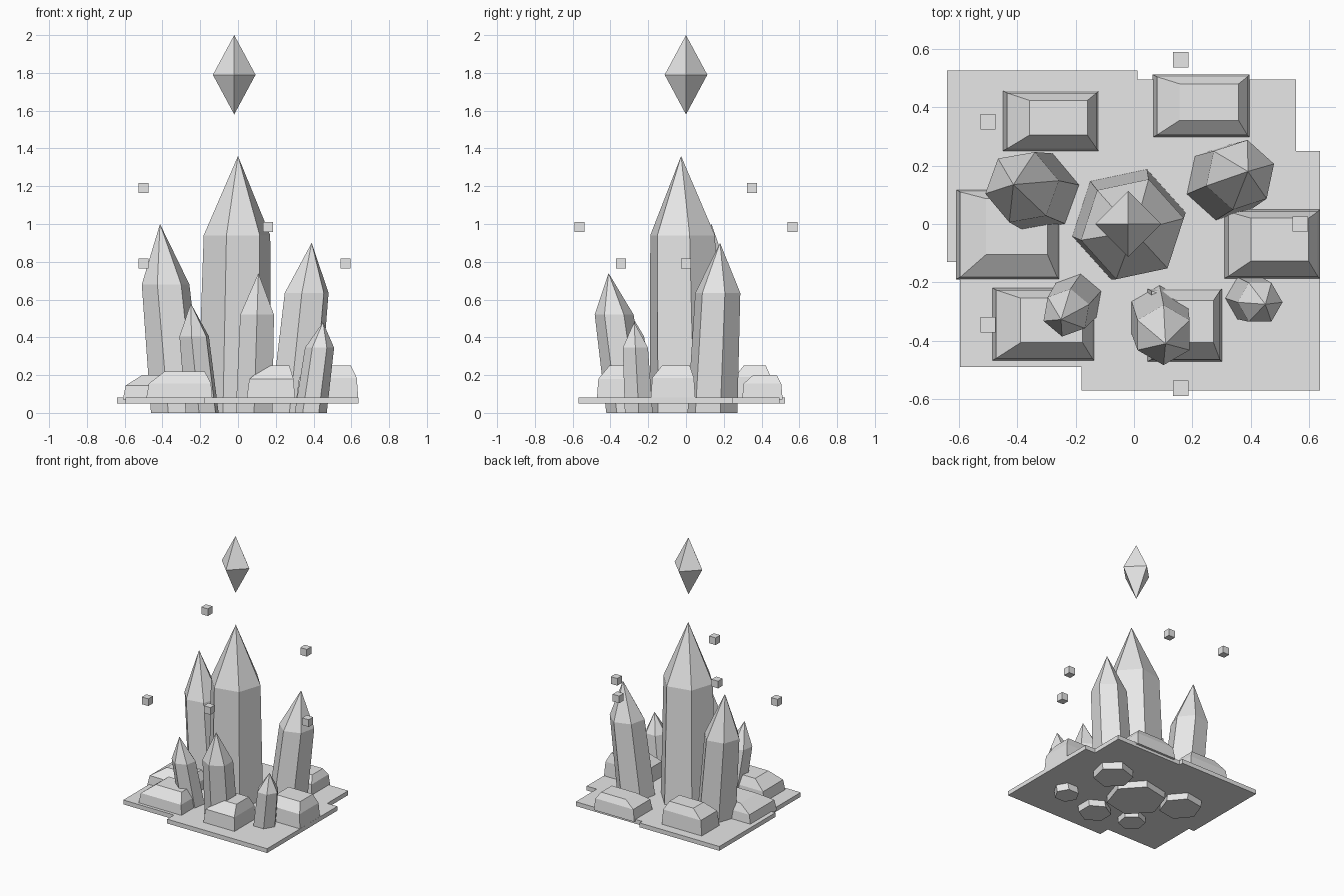
import bpy, bmesh, math

if "Cube" in bpy.data.objects:
    bpy.data.objects.remove(bpy.data.objects["Cube"])

stone = bpy.data.materials.new("pale grey stone")
stone.diffuse_color = (0.8, 0.8, 0.8, 1)
stone.use_nodes = True
stone.node_tree.nodes["Principled BSDF"].inputs["Base Color"].default_value = stone.diffuse_color


def loft(name, rings, apex=None):
    """Skin a stack of point rings; cap the bottom, close the top flat or to a point."""
    bm = bmesh.new()
    loops = [[bm.verts.new(p) for p in ring] for ring in rings]
    n = len(loops[0])
    bm.faces.new(loops[0][::-1])
    for a, b in zip(loops, loops[1:]):
        for i in range(n):
            j = (i + 1) % n
            bm.faces.new((a[i], a[j], b[j], b[i]))
    if apex:
        tip = bm.verts.new(apex)
        for i in range(n):
            bm.faces.new((loops[-1][i], loops[-1][(i + 1) % n], tip))
    else:
        bm.faces.new(loops[-1])
    bmesh.ops.recalc_face_normals(bm, faces=bm.faces)
    mesh = bpy.data.meshes.new(name)
    bm.to_mesh(mesh)
    bm.free()
    mesh.materials.append(stone)
    obj = bpy.data.objects.new(name, mesh)
    bpy.context.collection.objects.link(obj)
    return obj


def rect(x0, y0, x1, y1, z):
    return [(x0, y0, z), (x1, y0, z), (x1, y1, z), (x0, y1, z)]


def hexagon(cx, cy, z, r, turn):
    return [(cx + r * math.cos(math.radians(turn + 60 * i)),
             cy + r * math.sin(math.radians(turn + 60 * i)), z) for i in range(6)]


# Stepped ground slab
outline = [(-0.64, -0.13), (-0.595, -0.13), (-0.595, -0.49), (-0.18, -0.49),
           (-0.18, -0.57), (0.637, -0.57), (0.637, 0.25), (0.555, 0.25),
           (0.555, 0.495), (0.012, 0.495), (0.012, 0.525), (-0.64, 0.525)]
loft("ground_slab", [[(x, y, z) for x, y in outline] for z in (0.05, 0.082)])

# Rocks: base rectangle, top rectangle, shoulder height, top height
rocks = {
    "rock_back_left": ((-0.45, 0.25, -0.12, 0.457), (-0.357, 0.305, -0.16, 0.423), 0.19, 0.25),
    "rock_back_right": ((0.064, 0.297, 0.396, 0.512), (0.156, 0.355, 0.358, 0.48), 0.155, 0.20),
    "rock_left": ((-0.61, -0.19, -0.255, 0.118), (-0.507, -0.105, -0.296, 0.087), 0.145, 0.20),
    "rock_right": ((0.308, -0.187, 0.637, 0.05), (0.40, -0.127, 0.598, 0.02), 0.185, 0.25),
    "rock_front_left": ((-0.487, -0.468, -0.135, -0.218), (-0.388, -0.406, -0.176, -0.254), 0.155, 0.22),
    "rock_front_right": ((0.045, -0.472, 0.302, -0.221), (0.148, -0.406, 0.272, -0.262), 0.18, 0.25),
}
for name, (base, top, z_mid, z_top) in rocks.items():
    inset = (0.015, 0.008, -0.008, -0.008)
    mid = [b + d for b, d in zip(base, inset)]
    loft(name, [rect(*base, 0.07), rect(*mid, z_mid), rect(*top, z_top)])

# Leaning six-sided crystals: base centre, tip, base radius, shoulder radius, shoulder height, turn
crystals = {
    "crystal_main": ((-0.018, 0.0), (0.0, -0.026, 1.36), 0.20, 0.18, 0.94, 12),
    "crystal_back_left": ((-0.32, 0.107), (-0.413, 0.135, 1.0), 0.143, 0.128, 0.68, 10),
    "crystal_back_right": ((0.30, 0.14), (0.39, 0.18, 0.90), 0.135, 0.122, 0.635, 18),
    "crystal_front": ((0.085, -0.31), (0.108, -0.41, 0.74), 0.112, 0.103, 0.52, 30),
    "crystal_front_left": ((-0.19, -0.25), (-0.25, -0.327, 0.58), 0.093, 0.083, 0.405, 20),
    "crystal_front_right": ((0.385, -0.25), (0.45, -0.275, 0.48), 0.085, 0.077, 0.345, 0),
}
for name, ((bx, by), tip, r_base, r_top, z, turn) in crystals.items():
    f = z / tip[2]
    sx, sy = bx + (tip[0] - bx) * f, by + (tip[1] - by) * f
    loft(name, [hexagon(bx, by, 0, r_base, turn), hexagon(sx, sy, z, r_top, turn)], tip)

# Floating double pyramid
bpy.ops.mesh.primitive_cone_add(vertices=4, radius1=0.113, depth=0.21, end_fill_type='NOTHING')
gem = bpy.context.object
gem.name = "floating_gem"
bm = bmesh.new()
ring = [bm.verts.new((0.113 * math.cos(a), 0.113 * math.sin(a), 0))
        for a in (0, math.pi / 2, math.pi, 3 * math.pi / 2)]
tips = [bm.verts.new((0, 0, h)) for h in (0.21, -0.21)]
for i in range(4):
    a, b = ring[i], ring[(i + 1) % 4]
    bm.faces.new((a, b, tips[0]))
    bm.faces.new((b, a, tips[1]))
bm.to_mesh(gem.data)
bm.free()
gem.location = (-0.02, 0, 1.79)
gem.data.materials.clear()
gem.data.materials.append(stone)

# Floating cubes
cubes = [(-0.5, 0.35, 1.19), (-0.5, -0.345, 0.79), (0.16, 0.563, 0.985),
         (0.16, -0.563, 0.985), (0.57, 0.0, 0.79)]
for i, spot in enumerate(cubes):
    bpy.ops.mesh.primitive_cube_add(size=0.053, location=spot)
    cube = bpy.context.object
    cube.name = f"floating_cube_{i + 1}"
    cube.data.materials.append(stone)
